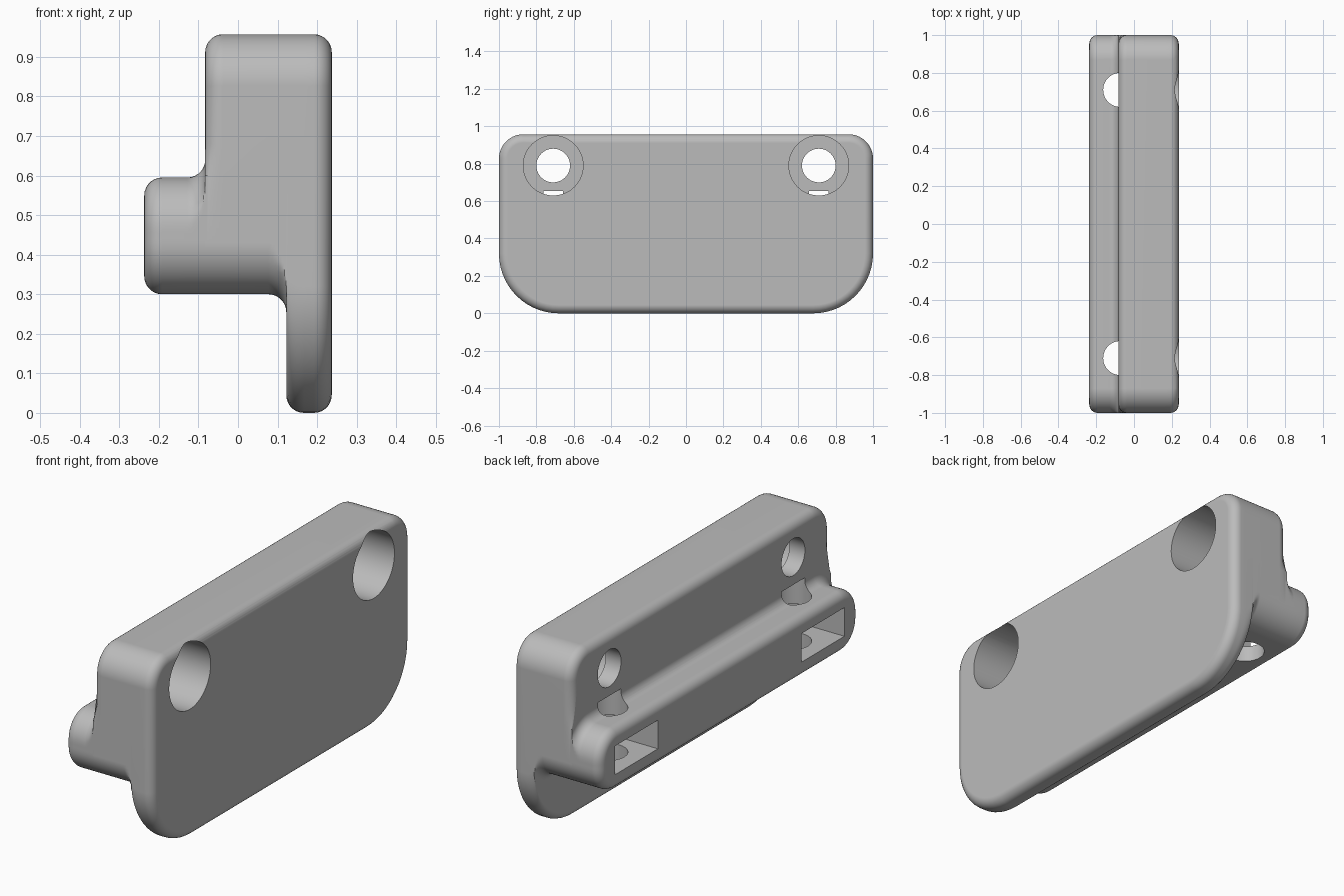
import bpy
import bmesh
from math import sin, cos, pi
from mathutils import Matrix

if "Cube" in bpy.data.objects:
    bpy.data.objects.remove(bpy.data.objects["Cube"])

grey = bpy.data.materials.new("Plain grey")
grey.use_nodes = True
COLOUR = (0.5, 0.5, 0.5, 1)
grey.diffuse_color = COLOUR
grey.node_tree.nodes["Principled BSDF"].inputs["Base Color"].default_value = COLOUR

# Main dimensions
FRONT, PLATE, BODY, BACK = 0.237, 0.122, -0.083, -0.237   # x of each step
TOP, LEDGE_TOP, LEDGE_LOW = 0.957, 0.595, 0.3             # z levels
R, CORNER, BIG = 0.045, 0.13, 0.32                        # fillet and corner radii
STEPS = 7
ARC = [i / STEPS * pi / 2 for i in range(STEPS + 1)]


def section(x, lo, hi, rlo, rhi, wlo=1, whi=1, slo=0.6, shi=0.68):
    """Closed outline in the yz plane with separate lower and upper corners."""
    n = 14
    half = []
    for i in range(n + 1):
        a = i / n * pi / 2
        half.append((wlo - rlo + rlo * sin(a), lo + rlo - rlo * cos(a)))
    half += [(wlo, slo), (whi, shi)]
    for i in range(n + 1):
        a = i / n * pi / 2
        half.append((whi - rhi + rhi * cos(a), hi - rhi + rhi * sin(a)))
    half = [(min(y, 1), z) for y, z in half]
    return [(x, y, z) for y, z in half] + [(x, -y, z) for y, z in reversed(half)]


def finish(name, bm):
    bmesh.ops.recalc_face_normals(bm, faces=bm.faces)
    mesh = bpy.data.meshes.new(name)
    bm.to_mesh(mesh)
    bm.free()
    mesh.materials.append(grey)
    obj = bpy.data.objects.new(name, mesh)
    bpy.context.collection.objects.link(obj)
    return obj


# Stepped body, lofted from the face plate back to the ledge
rings = []
for a in ARC:       # rounded face edge
    d = R * (1 - sin(a))
    rings.append(section(FRONT - R * (1 - cos(a)), d, TOP - d, BIG - d, CORNER - d, 1 - d, 1 - d))
for a in ARC:       # rounded rear edge of the thin skirt
    rings.append(section(PLATE + R * (1 - sin(a)), R * (1 - cos(a)), TOP, BIG, CORNER))
for a in ARC:       # hollow fillet under the body
    e = R * (1 - sin(a))
    rings.append(section(PLATE - R * (1 - cos(a)), LEDGE_LOW - e, TOP, CORNER + e, CORNER, 1 + e))
for a in ARC:       # rounded upper rear edge
    d = R * (1 - cos(a))
    rings.append(section(BODY + R * (1 - sin(a)), LEDGE_LOW, TOP - d, CORNER, CORNER - d, 1, 1 - d))
for a in ARC:       # hollow fillet above the ledge
    e = R * (1 - sin(a))
    rings.append(section(BODY - R * (1 - cos(a)), LEDGE_LOW, LEDGE_TOP + e, CORNER, CORNER + e,
                         1, 1 + e, 0.44, 0.455))
for a in ARC:       # rounded ledge end
    d = R * (1 - cos(a))
    rings.append(section(BACK + R * (1 - sin(a)), LEDGE_LOW + d, LEDGE_TOP - d, CORNER - d, CORNER - d,
                         1 - d, 1 - d, 0.44, 0.455))

bm = bmesh.new()
loops = [[bm.verts.new(p) for p in ring] for ring in rings]
for first, second in zip(loops, loops[1:]):
    for i in range(len(first)):
        j = (i + 1) % len(first)
        bm.faces.new((first[i], first[j], second[j], second[i]))
bm.faces.new(loops[0])
bm.faces.new(loops[-1])
bmesh.ops.remove_doubles(bm, verts=bm.verts, dist=1e-5)
bracket = finish("mounting_block", bm)


# Cutters, each mirrored to both ends
def cylinder(radius, start, end, axis, centre):
    """Pair of cylinders along x or z; centre is the other coordinate."""
    bm = bmesh.new()
    mid = (start + end) / 2
    for y in (-0.71, 0.71):
        if axis == "x":
            place = Matrix.Translation((mid, y, centre)) @ Matrix.Rotation(pi / 2, 4, "Y")
        else:
            place = Matrix.Translation((centre, y, mid))
        bmesh.ops.create_cone(bm, cap_ends=True, segments=64, radius1=radius, radius2=radius,
                              depth=end - start, matrix=place)
    return finish("cutter", bm)


def pockets():
    """Pair of rectangular nut pockets entering from the ledge end."""
    bm = bmesh.new()
    for y in (-0.72, 0.72):
        place = Matrix.Translation((-0.11, y, 0.4475)) @ Matrix.Diagonal((0.4, 0.33, 0.14, 1))
        bmesh.ops.create_cube(bm, size=1, matrix=place)
    return finish("cutter", bm)


cutters = [
    cylinder(0.16, 0.0, 0.5, "x", 0.79),         # counterbores
    cylinder(0.09, -0.5, 0.4, "x", 0.79),        # screw holes
    cylinder(0.09, 0.1, 0.655, "z", -0.073),     # upright bolt holes
    pockets(),
]
bpy.context.view_layer.objects.active = bracket
bracket.select_set(True)
for cutter in cutters:
    cutter.hide_render = True
    cut = bracket.modifiers.new("cut", "BOOLEAN")
    cut.operation = "DIFFERENCE"
    cut.solver = "EXACT"
    cut.object = cutter
    bpy.ops.object.modifier_apply(modifier=cut.name)
    bpy.data.objects.remove(cutter)

bpy.ops.object.shade_smooth_by_angle(angle=0.6)
normals = bracket.modifiers.new("even_normals", "WEIGHTED_NORMAL")
normals.keep_sharp = True
